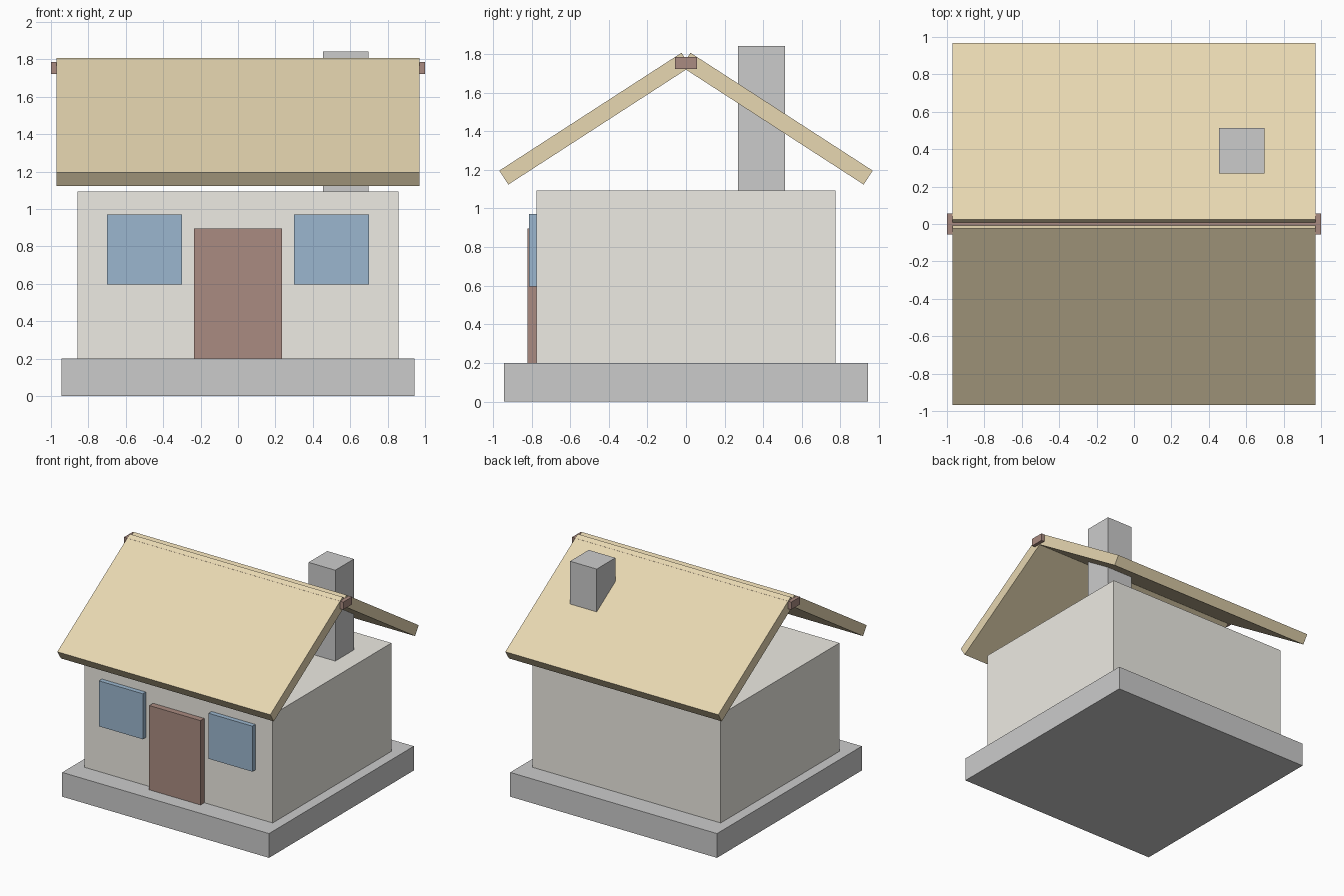
import bpy
import math
import bmesh
from mathutils import Matrix

if "Cube" in bpy.data.objects:
    bpy.data.objects.remove(bpy.data.objects["Cube"])


def material(name, color):
    m = bpy.data.materials.new(name)
    m.diffuse_color = (*color, 1)
    m.use_nodes = True
    m.node_tree.nodes["Principled BSDF"].inputs["Base Color"].default_value = m.diffuse_color
    return m


def box(name, lo, hi, mat=None):
    """Axis-aligned box from its low and high corners."""
    size = [b - a for a, b in zip(lo, hi)]
    bm = bmesh.new()
    bmesh.ops.create_cube(bm, size=1, matrix=Matrix.Diagonal((*size, 1)))
    mesh = bpy.data.meshes.new(name)
    bm.to_mesh(mesh)
    bm.free()
    ob = bpy.data.objects.new(name, mesh)
    ob.location = [(a + b) / 2 for a, b in zip(lo, hi)]
    bpy.context.collection.objects.link(ob)
    if mat:
        mesh.materials.append(mat)
    return ob


plaster = material("plaster", (0.85, 0.83, 0.77))
straw = material("straw", (0.80, 0.68, 0.44))
wood = material("wood", (0.40, 0.26, 0.22))
glass = material("glass", (0.33, 0.47, 0.62))

# Foundation and walls
box("foundation", (-0.943, -0.943, 0), (0.943, 0.943, 0.2))
box("walls", (-0.858, -0.773, 0.2), (0.858, 0.773, 1.093), plaster)

# Door and windows on the front wall
box("door", (-0.234, -0.822, 0.2), (0.234, -0.773, 0.895), wood)
for side, x in (("left", -0.5), ("right", 0.5)):
    box(f"{side}_window", (x - 0.2, -0.812, 0.595), (x + 0.2, -0.773, 0.97), glass)

# Chimney standing on the walls and passing through the rear roof slope
box("chimney", (0.455, 0.27, 1.093), (0.698, 0.513, 1.842))

# Two tilted roof panels crossing slightly at the ridge
for side, s in (("front", -1), ("back", 1)):
    panel = box(f"{side}_roof_panel", (-0.971, -0.562, -0.043), (0.971, 0.562, 0.043), straw)
    panel.location = (0, s * 0.4715, 1.465)
    panel.rotation_euler.x = -s * math.radians(32.9)

# Ridge beam
box("ridge_beam", (-1, -0.057, 1.722), (1, 0.057, 1.785), wood)
